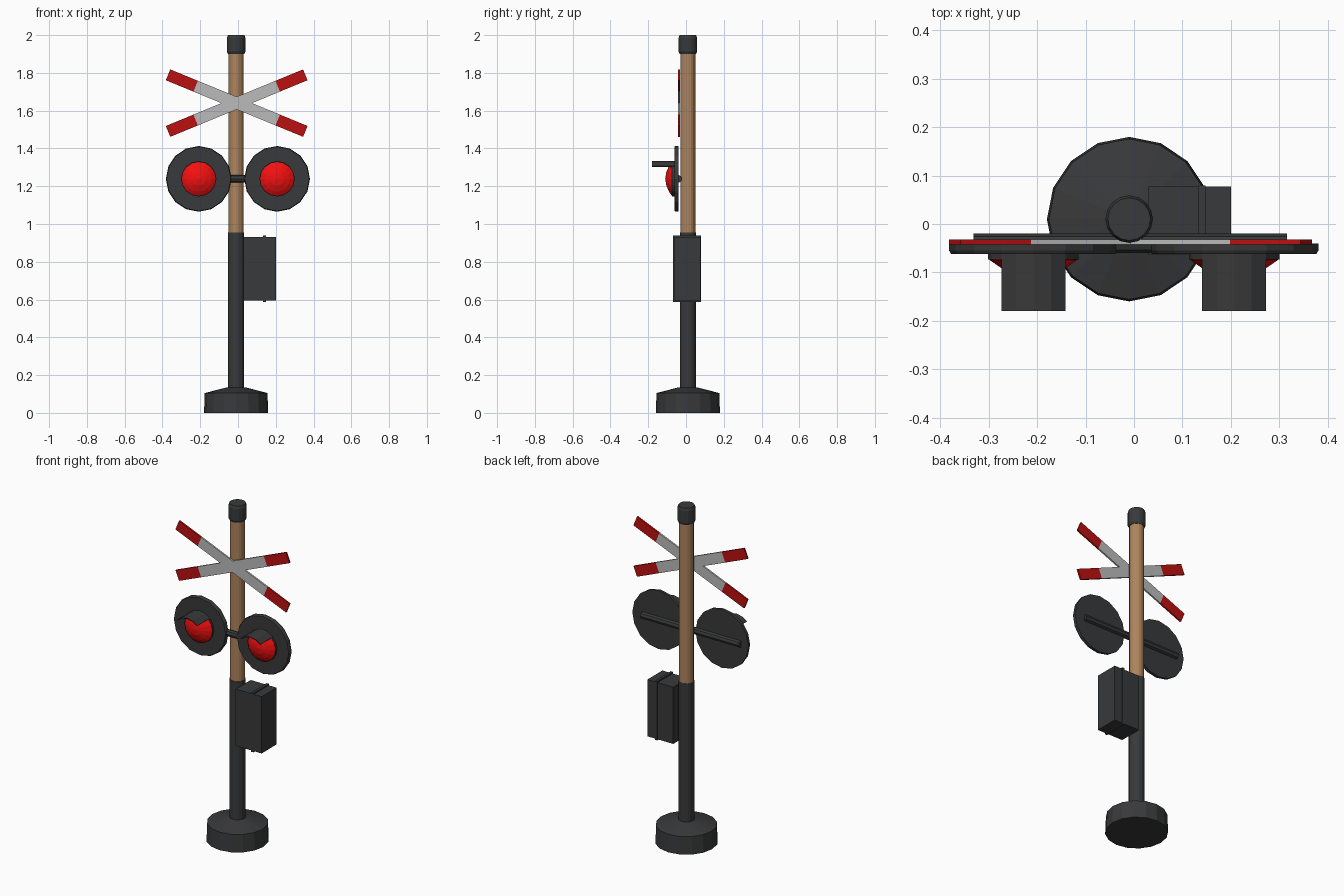
import bpy, bmesh
from math import pi, sin, cos, radians
from mathutils import Matrix, Vector

if "Cube" in bpy.data.objects:
    bpy.data.objects.remove(bpy.data.objects["Cube"])


def material(name, rgb):
    m = bpy.data.materials.new(name)
    m.diffuse_color = (*rgb, 1)
    m.use_nodes = True
    m.node_tree.nodes["Principled BSDF"].inputs["Base Color"].default_value = m.diffuse_color
    return m


DARK = material("dark_metal", (0.04, 0.041, 0.043))
WOOD = material("wood", (0.42, 0.23, 0.11))
WHITE = material("sign_white", (0.5, 0.5, 0.5))
RED = material("sign_red", (0.5, 0.005, 0.005))
LAMP = material("lamp_red", (0.9, 0.005, 0.005))

FRONT = Matrix.Rotation(pi / 2, 4, 'X')   # local z -> -y
SIDE = Matrix.Rotation(pi / 2, 4, 'Y')    # local z -> +x
SIDES = 16


def finish(name, bm, mat):
    bmesh.ops.recalc_face_normals(bm, faces=bm.faces)
    me = bpy.data.meshes.new(name)
    bm.to_mesh(me)
    bm.free()
    me.materials.append(mat)
    ob = bpy.data.objects.new(name, me)
    bpy.context.collection.objects.link(ob)
    return ob


def lathe(name, profile, origin, mat, rot=Matrix(), sides=SIDES):
    """Closed turned solid from (radius, height) points."""
    bm = bmesh.new()
    rings = []
    for r, h in profile:
        if r == 0:
            rings.append([bm.verts.new((0, 0, h))] * sides)
        else:
            rings.append([bm.verts.new((r * cos(2 * pi * i / sides),
                                        r * sin(2 * pi * i / sides), h))
                          for i in range(sides)])
    for a, b in zip(rings, rings[1:]):
        for i in range(sides):
            j = (i + 1) % sides
            bm.faces.new(list(dict.fromkeys((a[i], a[j], b[j], b[i]))))
    for ring, (r, h) in ((rings[0], profile[0]), (rings[-1], profile[-1])):
        if r:
            bm.faces.new(ring)
    bm.transform(Matrix.Translation(origin) @ rot)
    return finish(name, bm, mat)


def box(name, lo, hi, mat, xf=Matrix()):
    lo, hi = Vector(lo), Vector(hi)
    bm = bmesh.new()
    bmesh.ops.create_cube(bm, size=1)
    bm.transform(xf @ Matrix.Translation((lo + hi) / 2) @ Matrix.Diagonal((*(hi - lo), 1)))
    return finish(name, bm, mat)


def visor(name, origin, r, y_len):
    """Quarter-tube hood above a lamp."""
    bm = bmesh.new()
    rows = []
    for i in range(5):
        a = radians(45 + 22.5 * i)
        rows.append([bm.verts.new((r * cos(a), y, r * sin(a))) for y in (0, -y_len)])
    for a, b in zip(rows, rows[1:]):
        bm.faces.new((a[0], a[1], b[1], b[0]))
    bm.transform(Matrix.Translation(origin))
    ob = finish(name, bm, DARK)
    mod = ob.modifiers.new("thickness", 'SOLIDIFY')
    mod.thickness = 0.005
    mod.offset = 0


# Post: foot, lower sleeve, wooden upper part, cap
POST = (-0.01, 0.01, 0)
lathe("base", [(0.17, 0), (0.166, 0.105), (0.05, 0.135)], POST, DARK)
lathe("lower_post", [(0.043, 0.12), (0.043, 0.955)], POST, DARK)
lathe("wooden_post", [(0.04, 0.94), (0.04, 1.91)], POST, WOOD)
lathe("post_cap", [(0.043, 1.9), (0.049, 1.912), (0.049, 1.985), (0.044, 2.0)], POST, DARK)

# Crossed boards with red ends
for tag, tilt in (("rising", -22.4), ("falling", 22.4)):
    xf = Matrix.Translation((-0.007, -0.037, 1.64)) @ Matrix.Rotation(radians(tilt), 4, 'Y')
    for part, x0, x1, mat in (("middle", -0.235, 0.235, WHITE),
                              ("left_end", -0.393, -0.235, RED),
                              ("right_end", 0.235, 0.393, RED)):
        box(f"{tag}_board_{part}", (x0, -0.005, -0.031), (x1, 0.005, 0.031), mat, xf)

# Lamps on a cross bar
Z = 1.239
lathe("lamp_bar", [(0.02, -0.324), (0.02, 0.324)], (-0.008, -0.04, Z), DARK, SIDE, 8)
for tag, x in (("left", -0.208), ("right", 0.207)):
    lathe(f"{tag}_lamp_disc", [(0.174, 0.04), (0.174, 0.055), (0.17, 0.062)],
          (x, 0, Z), DARK, FRONT)
    lathe(f"{tag}_lamp_bezel", [(0.0935, 0.055), (0.0935, 0.073)], (x, 0, Z), DARK, FRONT)
    lathe(f"{tag}_lamp_lens", [(0.091, 0.072), (0.091, 0.074), (0.068, 0.09),
                               (0.036, 0.104), (0, 0.11)], (x, 0, Z), LAMP, FRONT)
    visor(f"{tag}_lamp_visor", (x, -0.058, Z), 0.0915, 0.122)

# Control cabinet with door flange
box("cabinet", (0.03, -0.064, 0.594), (0.2, 0.077, 0.931), DARK)
box("cabinet_flange", (0.133, -0.068, 0.588), (0.148, 0.08, 0.939), DARK)
